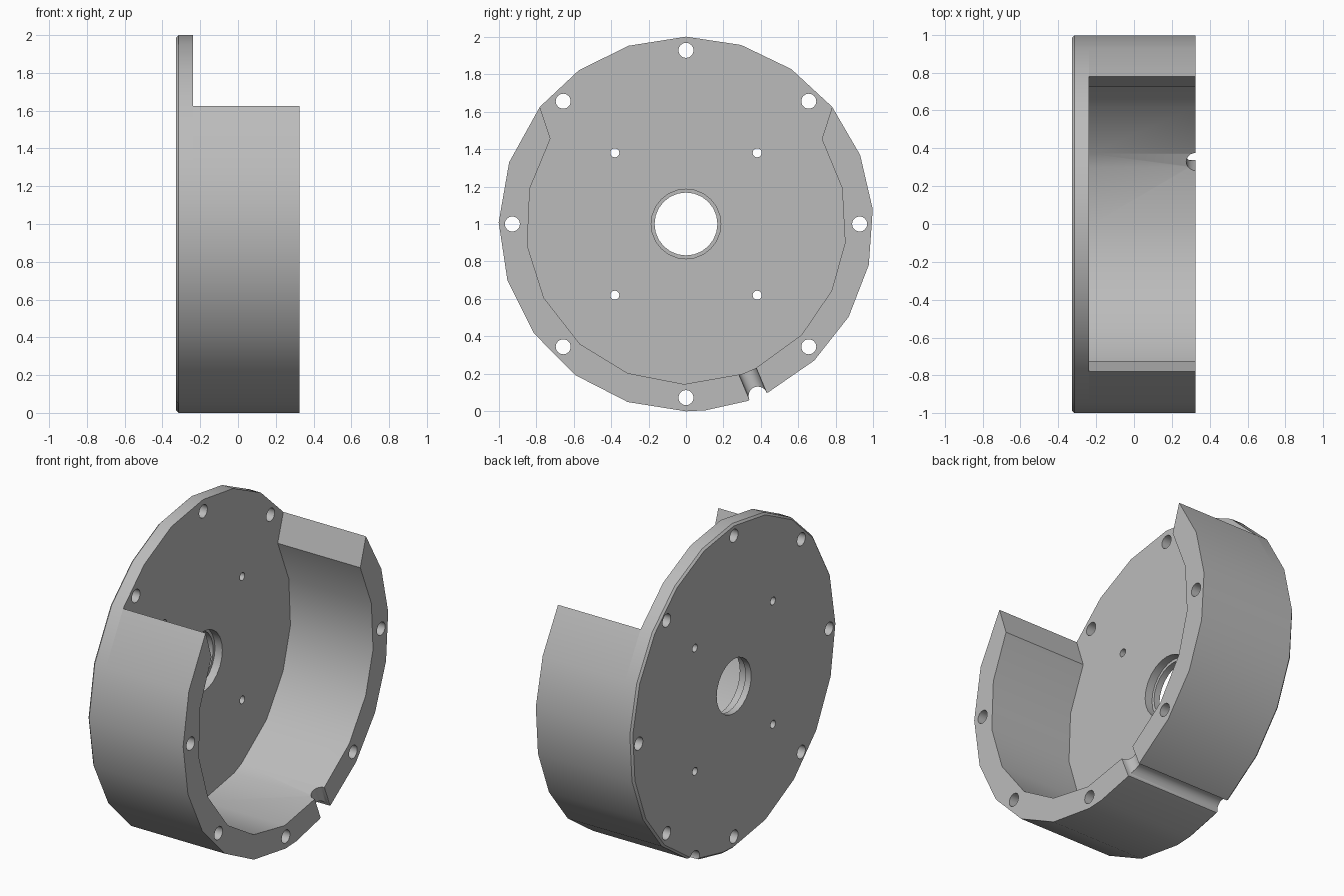
import bpy, bmesh, math
from mathutils import Vector, Matrix

if "Cube" in bpy.data.objects:
    bpy.data.objects.remove(bpy.data.objects["Cube"])

BACK, FLOOR, RIM = -0.327, -0.237, 0.326
INNER_R = 0.855

grey = bpy.data.materials.new("plain grey")
grey.use_nodes = True
grey.diffuse_color = (0.5, 0.5, 0.5, 1)
grey.node_tree.nodes["Principled BSDF"].inputs["Base Color"].default_value = (0.5, 0.5, 0.5, 1)


def polar(angle, r):
    """Angle in degrees from the top of the disc towards +y."""
    a = math.radians(angle)
    return (r * math.sin(a), 1 + r * math.cos(a))


def add_object(name, bm):
    bmesh.ops.recalc_face_normals(bm, faces=bm.faces)
    mesh = bpy.data.meshes.new(name)
    bm.to_mesh(mesh)
    bm.free()
    mesh.materials.append(grey)
    obj = bpy.data.objects.new(name, mesh)
    bpy.context.collection.objects.link(obj)
    return obj


def extruded(name, outline, x0, x1, chamfer=0):
    bm = bmesh.new()
    face = bm.faces.new([bm.verts.new((x0, y, z)) for y, z in outline])
    top = bmesh.ops.extrude_face_region(bm, geom=[face])["geom"]
    moved = [v for v in top if isinstance(v, bmesh.types.BMVert)]
    bmesh.ops.translate(bm, verts=moved, vec=(x1 - x0, 0, 0))
    if chamfer:
        edges = [e for e in bm.edges if all(abs(v.co.x - x0) < 1e-5 for v in e.verts)]
        bmesh.ops.bevel(bm, geom=edges, offset=chamfer, segments=1, affect='EDGES')
    return add_object(name, bm)


def add_cylinder(bm, centre, axis, r, length, sides=24):
    turn = Vector((0, 0, 1)).rotation_difference(Vector(axis)).to_matrix().to_4x4()
    bmesh.ops.create_cone(bm, cap_ends=True, segments=sides, radius1=r, radius2=r,
                          depth=length, matrix=Matrix.Translation(centre) @ turn)


def cut(obj, cutter):
    mod = obj.modifiers.new("cut", 'BOOLEAN')
    mod.operation, mod.solver, mod.object = 'DIFFERENCE', 'EXACT', cutter
    bpy.context.view_layer.objects.active = obj
    bpy.ops.object.modifier_apply(modifier=mod.name)


# Faceted outlines
right_arc = [17.1 * i for i in range(10)] + [161, 174]
left_arc = [180 + 18.1 * i for i in range(6)] + [289.2, 308.7, 325, 342]
outer = right_arc + left_arc
inner = [58, 77, 96.7, 114.6, 133.8, 154.2, 159.4,
         180.7, 201.4, 221.5, 242.5, 262.3, 282.8, 302.2]

# Round end plate and the open-topped wall standing on it
plate = extruded("end_plate", [polar(a, 1) for a in outer], BACK, FLOOR, 0.012)
wall_outline = [polar(a, 1) for a in outer if 51 < a < 309]
wall_outline += [polar(a, INNER_R) for a in reversed(inner)]
wall = extruded("side_wall", wall_outline, FLOOR, RIM)

# Bolt holes around the rim and a cable groove along the outside
X = (1, 0, 0)
bm = bmesh.new()
for i in range(8):
    add_cylinder(bm, (0, *polar(45 * i, 0.927)), X, 0.04, 2)
groove_angle = 157.3
add_cylinder(bm, (0, *polar(groove_angle, 0.995)), X, 0.05, 2)
rim_cutter = add_object("rim_hole_cutter", bm)

# Mounting holes and the stepped central bore
bm = bmesh.new()
for y in (-0.38, 0.38):
    for z in (0.62, 1.38):
        add_cylinder(bm, (FLOOR, y, z), X, 0.024, 0.5)
add_cylinder(bm, (FLOOR, 0, 1), X, 0.168, 0.5)
plate_cutter = add_object("plate_hole_cutter", bm)

bm = bmesh.new()
add_cylinder(bm, (FLOOR, 0, 1), X, 0.186, 0.1)
bore_cutter = add_object("bore_step_cutter", bm)

# Radial cable notch in the rim
bm = bmesh.new()
y, z = polar(groove_angle, 0.92)
add_cylinder(bm, (RIM, y, z), (0, y, z - 1), 0.05, 0.3)
notch_cutter = add_object("notch_cutter", bm)

for obj, cutters in ((plate, (rim_cutter, plate_cutter, bore_cutter)),
                     (wall, (rim_cutter, notch_cutter))):
    for cutter in cutters:
        cut(obj, cutter)

for cutter in (rim_cutter, plate_cutter, bore_cutter, notch_cutter):
    bpy.data.objects.remove(cutter)

bpy.ops.object.select_all(action='DESELECT')
for obj in (plate, wall):
    obj.select_set(True)
bpy.context.view_layer.objects.active = plate
bpy.ops.object.shade_smooth_by_angle(angle=math.radians(30))
